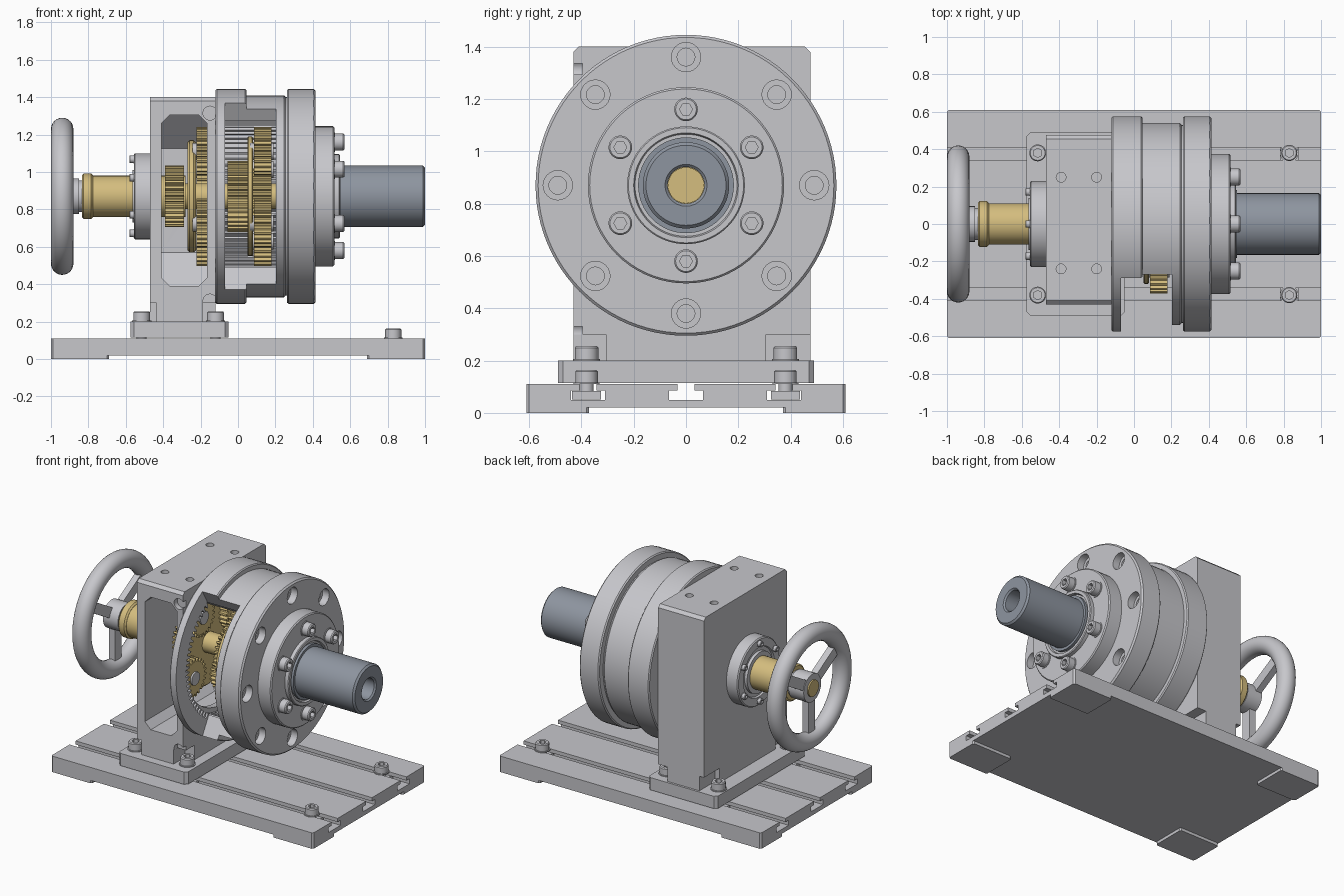
import bpy, bmesh, math
from mathutils import Matrix, Vector

if "Cube" in bpy.data.objects:
    bpy.data.objects.remove(bpy.data.objects["Cube"], do_unlink=True)

AXIS = 0.87  # height of the main shaft
TAU = math.tau
parts = []


def material(name, rgb):
    m = bpy.data.materials.new(name)
    m.use_nodes = True
    m.diffuse_color = (*rgb, 1)
    m.node_tree.nodes["Principled BSDF"].inputs["Base Color"].default_value = (*rgb, 1)
    return m


GREY = material("light grey metal", (0.57, 0.57, 0.60))
GOLD = material("brass", (0.66, 0.51, 0.21))
STEEL = material("blue grey steel", (0.27, 0.30, 0.35))


def finish(name, bm, mat):
    bmesh.ops.remove_doubles(bm, verts=bm.verts, dist=1e-5)
    bmesh.ops.recalc_face_normals(bm, faces=bm.faces)
    mesh = bpy.data.meshes.new(name)
    bm.to_mesh(mesh)
    bm.free()
    mesh.materials.append(mat)
    return place(name, mesh)


def place(name, mesh, matrix=None):
    ob = bpy.data.objects.new(name, mesh)
    bpy.context.collection.objects.link(ob)
    if matrix is not None:
        ob.matrix_world = matrix
    parts.append(ob)
    return ob


def lathe(name, profile, mat, y=0, z=AXIS, steps=64, closed=False):
    """Turn (x, radius) points about a line parallel to x."""
    bm = bmesh.new()
    vs = [bm.verts.new((x, y, z + r)) for x, r in profile]
    es = [bm.edges.new(p) for p in zip(vs, vs[1:])]
    if closed:
        es.append(bm.edges.new((vs[-1], vs[0])))
    bmesh.ops.spin(bm, geom=vs + es, cent=(0, y, z), axis=(1, 0, 0), angle=TAU, steps=steps)
    return finish(name, bm, mat)


def rod(name, x0, x1, r, mat, y=0, z=AXIS, steps=48, c=0.0):
    pts = [(x0, 0), (x0, r - c), (x0 + c, r), (x1 - c, r), (x1, r - c), (x1, 0)]
    if not c:
        pts = [(x0, 0), (x0, r), (x1, r), (x1, 0)]
    return lathe(name, pts, mat, y, z, steps)


def prism(name, pts, a, b, mat, axis="x"):
    """Extrude an outline along x (points y, z) or y (points x, z) or z (points x, y)."""
    put = {"x": lambda u, v, t: (t, u, v), "y": lambda u, v, t: (u, t, v),
           "z": lambda u, v, t: (u, v, t)}[axis]
    bm = bmesh.new()
    f = bm.faces.new([bm.verts.new(put(u, v, a)) for u, v in pts])
    ext = bmesh.ops.extrude_face_region(bm, geom=[f])
    move = Vector(put(0, 0, b)) - Vector(put(0, 0, a))
    bmesh.ops.translate(bm, vec=move, verts=[v for v in ext["geom"] if isinstance(v, bmesh.types.BMVert)])
    return finish(name, bm, mat)


def box(name, x, y, z, mat=GREY, c=0.0):
    return prism(name, chamfered(*x, *y, c), *z, mat, "z")


def chamfered(u0, u1, v0, v1, c):
    if not c:
        return [(u0, v0), (u1, v0), (u1, v1), (u0, v1)]
    return [(u0 + c, v0), (u1 - c, v0), (u1, v0 + c), (u1, v1 - c),
            (u1 - c, v1), (u0 + c, v1), (u0, v1 - c), (u0, v0 + c)]


def disc(u, v, r, n=24):
    return [(u + r * math.cos(TAU * i / n), v + r * math.sin(TAU * i / n)) for i in range(n)]


def gear(name, x0, x1, teeth, tip, root, mat=GOLD, y=0, z=AXIS):
    pts = []
    for i in range(teeth):
        for frac, r in ((0, root), (0.3, root), (0.45, tip), (0.8, tip)):
            a = TAU * (i + frac) / teeth
            pts.append((y + r * math.cos(a), z + r * math.sin(a)))
    return prism(name, pts, x0, x1, mat)


def combine(ob, tool, operation="DIFFERENCE"):
    mod = ob.modifiers.new("cut", "BOOLEAN")
    mod.operation, mod.object, mod.solver = operation, tool, "EXACT"
    bpy.context.view_layer.update()
    mesh = bpy.data.meshes.new_from_object(ob.evaluated_get(bpy.context.evaluated_depsgraph_get()))
    ob.modifiers.clear()
    ob.data = mesh
    parts.remove(tool)
    bpy.data.objects.remove(tool, do_unlink=True)


def polar(r, degrees):
    a = math.radians(degrees)
    return r * math.cos(a), AXIS + r * math.sin(a)


# Base plate with corner pads and three T slots
base = box("base_plate", (-1, 1), (-0.61, 0.61), (0.02, 0.11), c=0.01)
for y in (-0.375, 0, 0.375):
    tee = [(y + s * u, v) for s, rows in ((1, ((0.065, 0.05), (0.065, 0.085), (0.033, 0.085), (0.033, 0.2))),
                                         (-1, ((0.033, 0.2), (0.033, 0.085), (0.065, 0.085), (0.065, 0.05))))
           for u, v in rows]
    combine(base, prism("slot", tee, -1.1, 1.1, GREY))
for sx in (-1, 1):
    for sy in (-1, 1):
        box("base_pad", sorted((sx * 0.69, sx * 1.0)), sorted((sy * 0.37, sy * 0.61)), (0, 0.0205), c=0.01)

# Housing: foot, body, gear chamber, corner notches and holes
box("housing_foot", (-0.575, -0.05), (-0.49, 0.49), (0.115, 0.2), c=0.02)
housing = prism("housing", [(-0.43, 0.2), (0.475, 0.2), (0.475, 1.38), (0.455, 1.4), (-0.41, 1.4), (-0.43, 1.38)],
                -0.47, -0.12, GREY)
chamber = prism("chamber", chamfered(-0.41, -0.165, 0.39, 1.305, 0.045), -0.6, 0.4, GREY, "y")
combine(chamber, prism("limit", [(-0.7, 0.3), (0.2, 0.3), (0.4, 0.57), (0.4, 1.125), (0.2, 1.325), (-0.7, 1.4)],
                       -0.6, 0, GREY), "INTERSECT")
combine(housing, chamber)
combine(housing, rod("bore", -0.2, -0.05, 0.4, GREY))
for z in (0.31, 1.315):
    combine(housing, prism("dimple", disc(-0.15, z, 0.037), -0.5, -0.395, GREY, "y"))
for x in (-0.39, -0.2):
    for y in (-0.24, 0.25):
        combine(housing, prism("hole", disc(x, y, 0.026), 1.345, 1.5, GREY, "z"))
for x in ((-0.6, -0.435), (-0.19, 0)):
    for y in ((-0.6, -0.305), (0.305, 0.6)):
        combine(housing, box("notch", x, y, (0.1, 0.3)))

# Ring gear body: internal teeth and a 120 degree viewing wedge
ring = lathe("ring_gear_body", [(-0.12, 0.4), (-0.12, 0.568), (-0.113, 0.575), (0.038, 0.575), (0.045, 0.568),
                                (0.045, 0.54), (0.245, 0.54), (0.255, 0.53), (0.255, 0.12), (0.205, 0.12),
                                (0.205, 0.4)], GREY, steps=96, closed=True)
combine(ring, gear("teeth", -0.2, 0.205, 80, 0.465, 0.43, GREY))
wedge = [(0, AXIS)] + [polar(1.2, a) for a in (120, 160, 200, 240)]
combine(ring, prism("wedge", wedge, -0.07, 0.204, GREY))

# Output flange with counterbored holes, bearing cover and hollow shaft
flange = lathe("output_flange", [(0.25, 0.12), (0.25, 0.53), (0.262, 0.53), (0.262, 0.568), (0.27, 0.575),
                                 (0.405, 0.575), (0.415, 0.565), (0.415, 0.12)], GREY, steps=96, closed=True)
for i in range(8):
    y, z = polar(0.49, i * 45)
    combine(flange, rod("hole", 0.2, 0.5, 0.034, GREY, y, z, 20))
    combine(flange, rod("counterbore", 0.365, 0.5, 0.056, GREY, y, z, 24))
lathe("bearing_cover", [(0.41, 0.12), (0.41, 0.375), (0.508, 0.375), (0.515, 0.368), (0.515, 0.225), (0.54, 0.225),
                        (0.545, 0.22), (0.545, 0.2), (0.53, 0.195), (0.53, 0.12)], GREY, steps=72, closed=True)
lathe("shaft_seal", [(0.5, 0.15), (0.5, 0.183), (0.55, 0.183), (0.55, 0.15)], STEEL, closed=True)
lathe("output_shaft", [(0.21, 0.07), (0.21, 0.165), (0.988, 0.165), (1, 0.153), (1, 0.08), (0.99, 0.07)],
      STEEL, closed=True)

# Input side bearing cap and brass input shaft
lathe("input_cap", [(-0.46, 0.1), (-0.46, 0.23), (-0.55, 0.23), (-0.557, 0.223), (-0.557, 0.17), (-0.545, 0.165),
                    (-0.545, 0.14), (-0.565, 0.14), (-0.565, 0.1)], GREY, closed=True)
rod("input_shaft", -0.8, -0.28, 0.11, GOLD)
rod("input_collar", -0.835, -0.775, 0.122, GOLD, c=0.01)
rod("center_shaft", -0.3, 0.6, 0.069, GOLD)

# Two planetary stages: pinion, carrier disc, four planets each
gear("input_pinion", -0.39, -0.29, 30, 0.165, 0.14)
rod("input_carrier", -0.27, -0.225, 0.3, GOLD, steps=72, c=0.012)
gear("sun_gear", -0.055, 0.05, 36, 0.19, 0.165)
rod("output_carrier", 0.05, 0.08, 0.32, GOLD, steps=72, c=0.006)
gear("output_sun", 0.08, 0.18, 28, 0.15, 0.13)
for label, x0, x1 in (("input", -0.222, -0.165), ("output", 0.085, 0.178)):
    for i in range(4):
        y, z = polar(0.28, 31 + 90 * i)
        gear(label + "_planet", x0, x1, 24, 0.132, 0.11, GOLD, y, z)
        rod(label + "_planet_pin", x0 - 0.02, x1 + 0.012, 0.045, GREY, y, z, 24)

# Handwheel: rim, three spokes, hub
bpy.ops.mesh.primitive_torus_add(major_radius=0.36, minor_radius=0.06, major_segments=72, minor_segments=24,
                                 location=(-0.94, 0, AXIS), rotation=(0, math.pi / 2, 0))
rim = bpy.context.object
rim.name = "handwheel_rim"
rim.data.materials.append(GREY)
parts.append(rim)
lathe("handwheel_hub", [(-0.965, 0.055), (-0.965, 0.095), (-0.85, 0.095), (-0.85, 0.085), (-0.83, 0.085),
                        (-0.83, 0.055)], GREY, closed=True)
rod("handwheel_shaft_end", -0.975, -0.8, 0.056, GOLD)
for a in (-90, 30, 150):
    spoke = box("handwheel_spoke", (-0.96, -0.915), (-0.035, 0.035), (0.07, 0.33))
    spoke.matrix_world = Matrix.Translation((0, 0, AXIS)) @ Matrix.Rotation(math.radians(a - 90), 4, "X")

# Socket head screws: one head of unit radius along +x, reused everywhere
head = lathe("screw", [(0, 0), (0, 1.15), (0.15, 1.15), (0.15, 1), (1.1, 1), (1.25, 0.88), (1.25, 0)],
             GREY, z=0, steps=28)
combine(head, prism("socket", disc(0, 0, 0.55, 6), 0.65, 2, GREY))
head_mesh = head.data
parts.remove(head)
bpy.data.objects.remove(head, do_unlink=True)


def screw(name, loc, r, turn=Matrix.Identity(4)):
    place(name, head_mesh, Matrix.Translation(loc) @ turn @ Matrix.Scale(r, 4))


UP = Matrix.Rotation(-math.pi / 2, 4, "Y")
BACK = Matrix.Rotation(math.pi, 4, "Z")
for i in range(6):
    y, z = polar(0.29, 30 + 60 * i)
    screw("cover_screw", (0.513, y, z), 0.045)
    y, z = polar(0.198, 30 + 60 * i)
    screw("cap_screw", (-0.556, y, z), 0.02, BACK)
for y in (-0.38, 0.38):
    for x in (-0.515, -0.12):
        screw("foot_screw", (x, y, 0.199), 0.045, UP)
    screw("slot_screw", (0.83, y, 0.11), 0.043, UP)
    for x in (-0.515, -0.12, 0.83):
        prism("slot_screw_shank", disc(x, y, 0.027), 0.06, 0.12, GREY, "z")
        box("slot_nut", (x - 0.05, x + 0.05), (y - 0.055, y + 0.055), (0.052, 0.083))

# Smooth the round surfaces, keep edges sharp
bpy.ops.object.select_all(action="DESELECT")
for ob in parts:
    ob.select_set(True)
bpy.context.view_layer.objects.active = parts[0]
bpy.ops.object.shade_smooth_by_angle(angle=math.radians(28))
